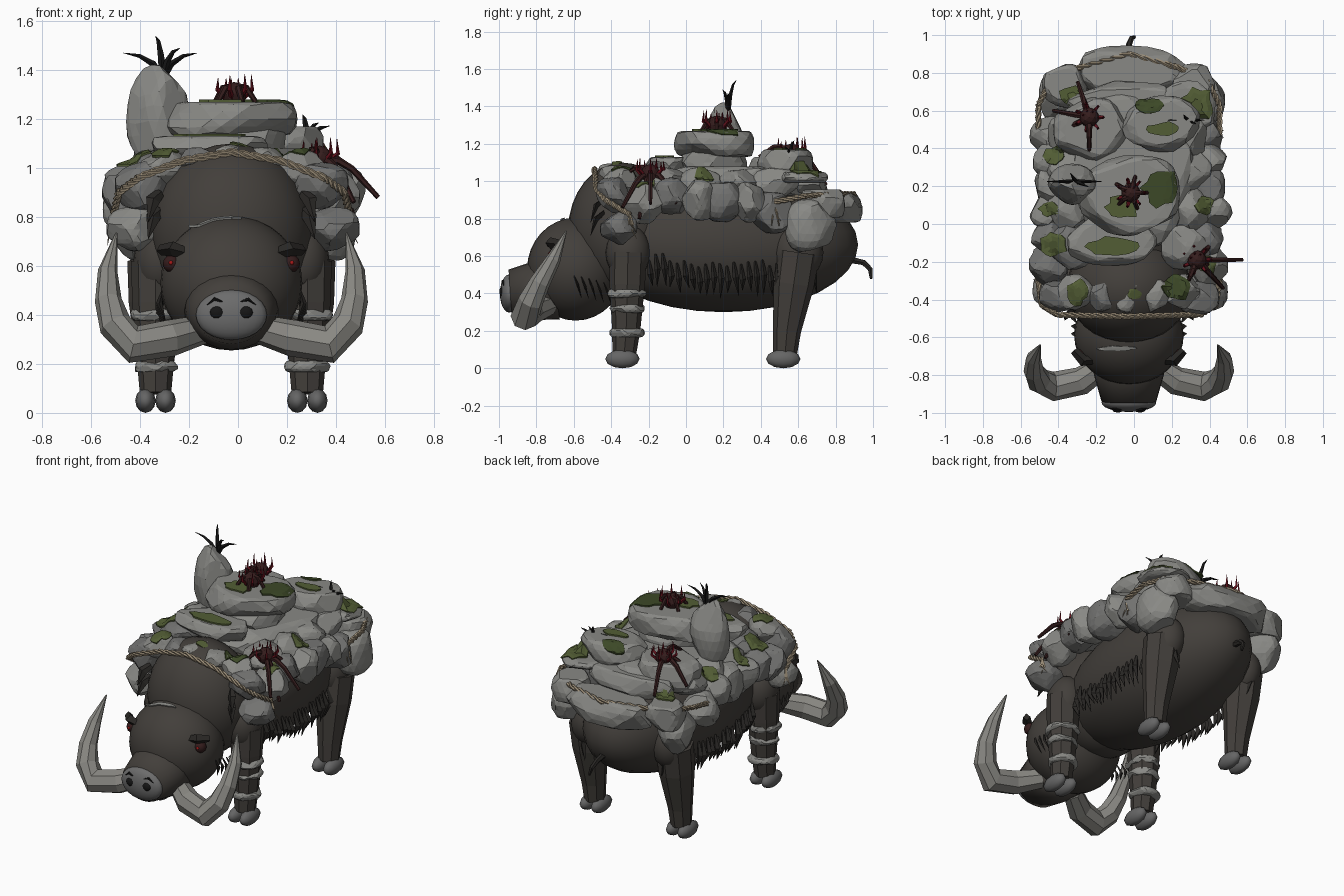
import bpy, bmesh, random
from math import sin, cos, pi, tau, sqrt
from mathutils import Vector, Matrix
from mathutils.bvhtree import BVHTree

if "Cube" in bpy.data.objects:
    bpy.data.objects.remove(bpy.data.objects["Cube"])

random.seed(7)
R = random.uniform
V = Vector

def mat(name, *c):
    m = bpy.data.materials.new(name)
    m.diffuse_color = (*c, 1)
    m.use_nodes = True
    m.node_tree.nodes["Principled BSDF"].inputs["Base Color"].default_value = m.diffuse_color
    return m

HIDE, FUR = mat("hide", .055, .049, .043), mat("fur", .022, .02, .018)
STONES = [mat("stone", .25, .25, .235), mat("dark_stone", .17, .17, .165)]
IVORY, SNOUT, HOOF = mat("ivory", .25, .245, .225), mat("snout_skin", .15, .15, .15), mat("hoof", .13, .13, .13)
MOSS = [mat("moss", .085, .11, .035), mat("dark_moss", .045, .065, .02)]
ROPE, RED, VINE = mat("rope", .32, .26, .18), mat("red_thorn", .13, .006, .012), mat("vine", .035, .012, .012)
BLACK, GLOW = mat("black", .008, .008, .008), mat("eye_red", .4, .01, .01)
ROCKS = []

def finish(name, bm, m, smooth=False):
    me = bpy.data.meshes.new(name)
    bmesh.ops.recalc_face_normals(bm, faces=bm.faces)
    for f in bm.faces:
        f.smooth = smooth
    bm.to_mesh(me)
    bm.free()
    me.materials.append(m)
    ob = bpy.data.objects.new(name, me)
    bpy.context.collection.objects.link(ob)
    return ob

def ball(name, loc, r, m, seg=32):
    bm = bmesh.new()
    M = Matrix.Translation(loc) @ Matrix.Diagonal((*r, 1))
    bmesh.ops.create_uvsphere(bm, u_segments=seg, v_segments=seg // 2, radius=1, matrix=M)
    return finish(name, bm, m, True)

def bridge(bm, rings):
    for a, b in zip(rings, rings[1:]):
        for k in range(len(a)):
            bm.faces.new((a[k - 1], a[k], b[k], b[k - 1]))
    bm.faces.new(rings[0])

def tangent(pts, i):
    return (pts[min(i + 1, len(pts) - 1)] - pts[max(i - 1, 0)]).normalized()

def add_tube(bm, pts, radii, sides=6, flat=1.0):
    pts = [V(p) for p in pts]
    rings = []
    for i, p in enumerate(pts):
        t = tangent(pts, i)
        u = t.cross(V((0, 1, 0)) if abs(t.y) < .8 else V((0, 0, 1))).normalized()
        w = t.cross(u) * flat
        rings.append([bm.verts.new(p + radii[i] * (u * cos(tau * k / sides) + w * sin(tau * k / sides)))
                      for k in range(sides)])
    bridge(bm, rings)
    bm.faces.new(rings[-1])

def tube(name, pts, radii, m, sides=6, flat=1.0, smooth=False):
    bm = bmesh.new()
    add_tube(bm, pts, radii, sides, flat)
    return finish(name, bm, m, smooth)

def rock(name, loc, r, p=2.8, shade=None, slab=False):
    """Chiselled boulder; slab=True gives flat top and bottom and steep sides."""
    bm = bmesh.new()
    bmesh.ops.create_icosphere(bm, subdivisions=3, radius=1)
    cuts = [(V((R(-1, 1), R(-1, 1), R(-1, 1) * (.5 if slab else 1))).normalized(),
             R(.85 if slab else .78, .97)) for _ in range(16)]
    for v in bm.verts:
        c = v.co / sum(abs(k) ** p for k in v.co) ** (1 / p)
        for n, d in cuts:
            c -= n * max(0, c.dot(n) - d)
        if slab:
            c.z = max(-1, min(1, c.z / .62))
        v.co = V(loc) + V((c.x * r[0], c.y * r[1], c.z * r[2]))
    ROCKS.append(finish(name, bm, STONES[random.random() < .3 if shade is None else shade]))

# body masses
ball("torso", (0, .2, .66), (.38, .72, .36), HIDE)
ball("shoulder_hump", (0, -.34, .74), (.33, .29, .36), HIDE)
head = ball("head", (0, -.59, .53), (.29, .26, .275), HIDE)
tube("muzzle", [(0, -.7, .43), (0, -.8, .415), (0, -.94, .405)], [.2, .185, .145], HIDE, 24, .85, True)
ball("snout_disc", (0, -.945, .40), (.145, .05, .102), SNOUT, 24)
tube("tail", [(0, .88, .58), (0, .95, .565), (.015, .985, .53), (.03, .99, .48)], [.02, .016, .014, .008], FUR)

for s, side in ((-1, "left_"), (1, "right_")):
    # face
    ball(side + "nostril", (s * .058, -.984, .41), (.03, .014, .026), BLACK, 12)
    tube(side + "snout_crease", [(s * .1, -.972, .44), (s * .07, -.98, .465), (s * .025, -.982, .45)],
         [.003, .008, .003], BLACK, 5)
    ball(side + "eye_socket", (s * .243, -.695, .61), (.037, .037, .037), VINE, 12)
    ball(side + "eye", (s * .247, -.728, .613), (.009, .009, .009), GLOW, 8)
    tube(side + "brow", [(s * .19, -.72, .655), (s * .24, -.725, .67), (s * .29, -.67, .665)],
         [.022, .03, .022], FUR, 4)
    tube(side + "tusk", [(s * .12, -.74, .34), (s * .25, -.83, .305), (s * .40, -.86, .28), (s * .475, -.83, .36),
                         (s * .503, -.78, .46), (s * .505, -.71, .58), (s * .47, -.64, .735)],
         [.06, .075, .078, .068, .055, .04, .004], IVORY, 8)
    # legs, hooves and stone bands
    x = s * .31
    for part, y, w, k in (("front_", -.32, .1, .01), ("back_", .54, .115, .06)):
        tube(side + part + "leg", [(x, y + k, .62), (x, y + k * .6, .45), (x, y, .2), (x, y - .01, .08)],
             [w, w * .95, .075, .064], HIDE, 8)
        ball(side + part + "thigh", (s * .29, y + k, .62), (.11, w + .02, .15), HIDE, 20)
        for o in (-.041, .041):
            ball(side + part + "hoof", (x + o, y - .02, .05), (.042, .092, .05), HOOF, 12)
    # fur: belly locks, cheek and neck tufts
    bm = bmesh.new()
    for i in range(24):
        y, z = -.2 + i * .038, .6 - .04 * sin(pi * i / 23) + R(-.025, .025)
        a = s * (.38 * sqrt(max(.05, 1 - ((y - .2) / .72) ** 2 - ((z - .66) / .36) ** 2)) - .005)
        add_tube(bm, [(a, y, z), (a + s * .02, y + .01, z - .08), (a - s * .005, y + R(0, .03), z - R(.14, .19))],
                 [.008, .021, .001], 4, .8)
    for i in range(6):
        y, z = -.6 + .04 * i, .5 - .01 * i
        add_tube(bm, [(s * .28, y, z), (s * .295, y + .02, z - .05), (s * .27, y + .04, z - .12)],
                 [.005, .013, .001], 4, .5)
    for z in (.83, .9):
        add_tube(bm, [(s * .29, -.44, z), (s * .32, -.48, z - .03), (s * .34, -.51, z - .12)], [.02, .03, .001], 4, .5)
    finish(side + "fur", bm, FUR)
    # rocks down the flank: y, z, ry, rz, x
    for y, z, ry, rz, x in ((-.39, .93, .09, .1, .36), (-.36, .75, .1, .09, .41), (-.22, .88, .11, .11, .41),
                            (-.07, .92, .1, .1, .41), (.07, .9, .095, .11, .42), (.2, .9, .11, .12, .41),
                            (.34, .89, .09, .11, .42), (.46, .83, .11, .11, .4), (.67, .76, .14, .145, .38)):
        rock(side + "flank_rock", (s * (x + R(-.02, .02)), y, z), (.11, ry, rz))
    rock(side + "rear_corner_rock", (s * .34, .73, .88), (.12, .12, .075), 2.6, 0, True)
    for y, x, r in ((-.36, .28, .1), (-.12, .3, .13), (.08, .32, .12), (.28, .31, .13), (.48, .3, .13)):
        rock(side + "upper_rock", (s * x, y, .99), (r, r * .95, .085))

# large flat slabs on the back
for name, loc, r in (("base_slab", (0, .28, 1.0), (.36, .42, .08)), ("top_slab", (0, .16, 1.2), (.27, .225, .07)),
                     ("top_slab_foot", (0, .14, 1.1), (.24, .19, .08)), ("rear_step", (.17, .53, 1.1), (.21, .15, .07)),
                     ("left_step", (-.2, .5, 1.04), (.2, .17, .09)), ("front_step", (-.1, -.09, 1.08), (.25, .13, .05)),
                     ("rear_corner_slab", (.32, .62, 1.02), (.15, .14, .03)),
                     ("rump_slab", (0, .80, .86), (.31, .145, .08)), ("rump_ledge", (-.03, .63, .98), (.3, .13, .065))):
    rock(name, loc, r, 2.6, 0, True)
rock("standing_rock", (-.3, .21, 1.19), (.13, .11, .24), 2.1, 0)
for x, z in ((-.13, 1.03), (.0, 1.05), (.13, 1.03)):
    rock("hump_chip", (x, -.38, z), (.08, .09, .055))

def surface(obs):
    v, f = [], []
    for o in obs:
        f += [[len(v) + i for i in p.vertices] for p in o.data.polygons]
        v += [q.co.copy() for q in o.data.vertices]
    return BVHTree.FromPolygons(v, f)

def patch(name, tree, x, y, rx, ry, m):
    """Ragged sheet draped from above onto the surfaces below."""
    bm = bmesh.new()
    drop = lambda px, py: tree.ray_cast(V((px, py, 3)), V((0, 0, -1)))[0] or V((0, 0, -9))
    z0, n = drop(x, y).z, 14
    rag = [R(.75, 1.15) for _ in range(n)]
    rings = []
    for f in (.35, .7, 1):
        xy = [(x + rx * f * rag[k] * cos(tau * k / n), y + ry * f * rag[k] * sin(tau * k / n)) for k in range(n)]
        rings.append([bm.verts.new((*q, .009 + min(max(drop(*q).z, z0 - .03), z0 + .05))) for q in xy])
    bridge(bm, rings)
    finish(name, bm, m).modifiers.new("thickness", "SOLIDIFY").thickness = .01

# moss and head scar
ground = surface(ROCKS)
for i, q in enumerate(((.36, .63, .1, .09), (.19, .5, .09, .04), (.11, .63, .08, .04), (.17, .19, .1, .1),
                       (-.03, .09, .1, .06), (-.09, -.12, .14, .05), (-.4, -.11, .07, .07), (-.27, -.36, .06, .07),
                       (.25, -.33, .07, .08), (-.4, .36, .06, .05), (-.42, .08, .06, .04), (.03, -.37, .04, .03),
                       (.4, .1, .05, .05), (-.3, .68, .07, .05), (.42, -.22, .05, .05))):
    patch("moss_patch", ground, *q, MOSS[i in (2, 3, 8)])
patch("head_scar", surface([head]), -.06, -.66, .1, .014, STONES[0])

# stone bands on the front legs
for x in (-.31, .31):
    for z, r in ((.4, .105), (.32, .095), (.19, .095)):
        rock("leg_stone_band", (x, -.315, z), (r, r, .024), 2.4, 0, True)

def rope(name, half):
    """Three twisted strands along a mirrored path, with frayed ends."""
    P = [V((-x, y, z)) for x, y, z in half] + [V(p) for p in half[-2::-1]]
    path = [a.lerp(b, k / 12) for a, b in zip(P, P[1:]) for k in range(12)] + [P[-1]]
    bm = bmesh.new()
    for s in range(3):
        strand = []
        for i, p in enumerate(path):
            t = tangent(path, i)
            u = t.cross(V((0, 0, 1))).normalized()
            a = i * .75 + s * tau / 3
            strand.append(p + .009 * (u * cos(a) + t.cross(u) * sin(a)))
        add_tube(bm, strand, [.0085] * len(strand), 5)
    for e in (path[0], path[-1]) * 6:
        add_tube(bm, [e, e + V((R(-.02, .02), R(-.02, .02), -.05)),
                      e + V((R(-.04, .04), R(-.04, .04), R(-.14, -.08)))], [.007, .006, .001], 4)
    finish(name, bm, ROPE)

rope("front_rope", [(.48, -.3, .82), (.46, -.43, .9), (.38, -.48, .96), (.2, -.485, 1.03), (0, -.49, 1.065)])
rope("rear_rope", [(.48, .47, .89), (.48, .63, .92), (.42, .75, .93), (.26, .83, .93), (0, .9, .93)])

def bush(c, tips):
    """Thorn bush with creeping vines."""
    c, up = V(c), V((0, 0, 1))
    bm = bmesh.new()
    bmesh.ops.create_icosphere(bm, subdivisions=2, radius=.052, matrix=Matrix.Translation(c))
    for t in map(V, tips):
        mid = c.lerp(t, .55) + up * .045
        add_tube(bm, [c, c.lerp(mid, .6) + up * .015, mid, t], [.018, .016, .014, .01])
    finish("thorn_bush", bm, VINE)
    bm = bmesh.new()
    for k in range(10):
        d = V((cos(tau * k / 7 + k // 7), sin(tau * k / 7 + k // 7), 0)) * (.075 if k < 7 else .035)
        add_tube(bm, [c + d * .4 - up * .02, c + d + up * .02, c + d * .95 + up * R(.06, .09)], [.012, .009, .001], 4)
    finish("red_thorns", bm, RED)

bush((.01, .165, 1.3), [(.01 + .09 * cos(a), .165 + .09 * sin(a), 1.27) for a in (0, 1.3, 2.6, 3.9, 5.1)])
bush((-.21, .565, 1.15), [(-.4, .6, 1.02), (-.27, .75, .98), (-.21, .39, 1.13), (-.38, .48, 1.0)])
bush((.36, -.19, 1.04), [(.6, -.19, .88), (.5, -.34, .86), (.48, -.05, .88), (.3, -.34, 1.02), (.5, -.25, .8)])

# black blade tufts
for b, k in ((V((-.28, .225, 1.39)), 1), (V((.31, .55, 1.12)), .65)):
    for dx, dy, dz in ((-.16, .0, .08), (-.03, .045, .15), (.14, .0, .08), (.07, -.03, .1)):
        pts = [b + k * V((dx * f, dy * f, dz * g)) for f, g in ((0, -.3), (.25, .45), (.6, .85), (1, 1))]
        tube("blade_tuft", pts, [.014, .013, .008, .001], BLACK, 4, .8)

# shift to the measured centre
for ob in bpy.context.collection.objects:
    ob.location.x = -.027
